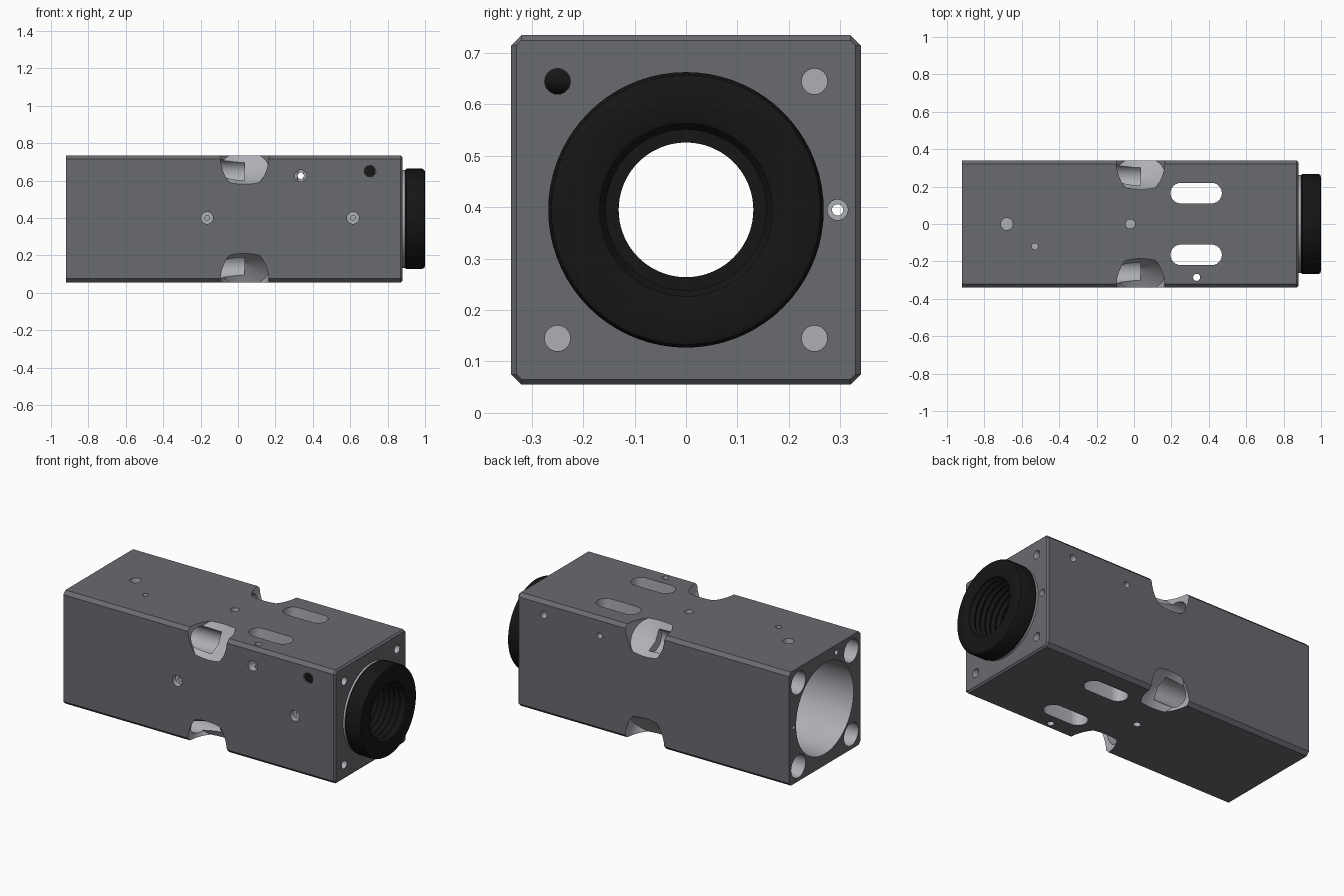
import bpy, bmesh, math
from mathutils import Vector

if "Cube" in bpy.data.objects:
    bpy.data.objects.remove(bpy.data.objects["Cube"])

CZ, H = 0.395, 0.34          # height of bore axis, half width of block


def material(name, c):
    m = bpy.data.materials.new(name)
    m.diffuse_color = (*c, 1)
    m.use_nodes = True
    m.node_tree.nodes["Principled BSDF"].inputs["Base Color"].default_value = m.diffuse_color
    return m


dark = material("dark_grey", (0.14, 0.145, 0.16))
light = material("light_grey", (0.42, 0.43, 0.46))
black = material("black", (0.008, 0.008, 0.008))


def make(name, bm, mats, index=0):
    bmesh.ops.recalc_face_normals(bm, faces=bm.faces)
    me = bpy.data.meshes.new(name)
    bm.to_mesh(me)
    bm.free()
    for m in mats:
        me.materials.append(m)
    for p in me.polygons:
        p.material_index = index
    ob = bpy.data.objects.new(name, me)
    bpy.context.collection.objects.link(ob)
    return ob


def lathe(name, start, direction, profile, mats, index=0, closed=False, n=48):
    """Turn (distance, radius) points about an axis; capped, or a closed ring."""
    bm = bmesh.new()
    q = Vector(direction).to_track_quat('Z', 'Y')
    rings = []
    for t, r in profile:
        rings.append([bm.verts.new(Vector(start) + q @ Vector(
            (r * math.cos(2 * math.pi * i / n), r * math.sin(2 * math.pi * i / n), t)))
            for i in range(n)])
    pairs = list(zip(rings, rings[1:]))
    if closed:
        pairs.append((rings[-1], rings[0]))
    else:
        bm.faces.new(rings[0])
        bm.faces.new(rings[-1])
    for a, b in pairs:
        for i in range(n):
            j = (i + 1) % n
            bm.faces.new((a[i], a[j], b[j], b[i]))
    return make(name, bm, mats, index)


def smooth(ob):
    bpy.ops.object.select_all(action='DESELECT')
    ob.select_set(True)
    bpy.context.view_layer.objects.active = ob
    bpy.ops.object.shade_smooth_by_angle(angle=math.radians(30))


# Block: chamfered square section along x
bm = bmesh.new()
sections = []
for x, inset in ((-0.92, 0), (0.87, 0), (0.88, 0.01)):
    a = H - inset
    b = H - 0.02
    pts = [(a, -b), (a, b), (b, a), (-b, a), (-a, b), (-a, -b), (-b, -a), (b, -a)]
    sections.append([bm.verts.new((x, y, CZ + z)) for y, z in pts])
bm.faces.new(sections[0])
bm.faces.new(sections[-1])
for s, t in zip(sections, sections[1:]):
    for i in range(8):
        j = (i + 1) % 8
        bm.faces.new((s[i], s[j], t[j], t[i]))
block = make("block", bm, [dark, light])

cutters = []


def cut(start, direction, profile, n=32):
    cutters.append(lathe("cutter", start, direction, profile, [dark, light], 1, n=n))


def hole(start, direction, r, depth, n=24):
    """Plain drilled hole starting just outside the surface."""
    d = Vector(direction)
    cut(Vector(start) - d * 0.02, d, [(0, r), (depth + 0.02, r)], n)


# Stepped main bore
cut((-1, 0, CZ), (1, 0, 0), [(0, 0.272), (0.6, 0.272), (0.6, 0.26), (0.64, 0.26),
                            (0.64, 0.172), (2.0, 0.172)], 64)

# Corner bolt bores, blind end holes and scooped edge notches
for sy in (-1, 1):
    for sz in (-1, 1):
        y, z = 0.25 * sy, CZ + 0.25 * sz
        hole((-0.92, y, z), (1, 0, 0), 0.068, 0.955, 32)
        hole((0.88, y, z), (-1, 0, 0), 0.025, 0.25)
        out = Vector((0, sy, sz)).normalized()
        cut(Vector((0.035, H * sy, CZ + H * sz)) + out * 0.15, -out,
            [(0, 0.13), (0.253, 0.13), (0.294, 0.002)], 48)

# Long slots, right through top and bottom
for sy in (-1, 1):
    bm = bmesh.new()
    loop = []
    for cx, a0 in ((0.415, -90), (0.25, 90)):
        for k in range(13):
            a = math.radians(a0 + 15 * k)
            loop.append((cx + 0.055 * math.cos(a), 0.165 * sy + 0.055 * math.sin(a)))
    lo, hi = [[bm.verts.new((x, y, z)) for x, y in loop] for z in (0, 0.8)]
    bm.faces.new(lo)
    bm.faces.new(hi)
    for i in range(len(loop)):
        j = (i + 1) % len(loop)
        bm.faces.new((lo[i], lo[j], hi[j], hi[i]))
    cutters.append(make("cutter", bm, [dark, light], 1))

# Small holes: front and back faces
for x in (-0.165, 0.615):
    cut((x, -0.36, 0.4), (0, 1, 0), [(0, 0.032), (0.05, 0.032), (0.05, 0.013), (0.075, 0.013)], 24)
hole((0.335, -H, 0.625), (0, 1, 0), 0.017, 0.72)
hole((0.335, -H, 0.625), (0, 1, 0), 0.031, 0.06)
hole((0.705, -H, 0.65), (0, 1, 0), 0.032, 0.15)
hole((0.705, H, 0.65), (0, -1, 0), 0.02, 0.12)
# Small holes: top, bottom and ends
for x, y, r in ((-0.68, 0, 0.032), (-0.53, -0.12, 0.017), (-0.02, 0, 0.025)):
    hole((x, y, CZ + H), (0, 0, -1), r, 0.05)
hole((-0.02, 0, CZ - H), (0, 0, 1), 0.02, 0.06)
hole((0.335, -0.285, CZ + H), (0, 0, -1), 0.019, 0.72)
hole((0.88, 0.295, CZ), (-1, 0, 0), 0.011, 1.83)
hole((0.88, 0.295, CZ), (-1, 0, 0), 0.02, 0.04)
hole((-0.92, -0.11, 0.69), (1, 0, 0), 0.015, 0.08)

# Apply all cuts
bpy.context.view_layer.objects.active = block
for c in cutters:
    m = block.modifiers.new("cut", 'BOOLEAN')
    m.operation = 'DIFFERENCE'
    m.solver = 'EXACT'
    m.object = c
    bpy.ops.object.modifier_apply(modifier=m.name)
    bpy.data.objects.remove(c, do_unlink=True)
smooth(block)

# Pale washer behind the end ring
smooth(lathe("washer", (0, 0, CZ), (1, 0, 0),
             [(0.878, 0.18), (0.878, 0.262), (0.892, 0.262), (0.892, 0.18)],
             [light], closed=True, n=64))

# Black end ring with threaded mouth and inner lip
ring = [(0.89, 0.172), (0.89, 0.258), (0.90, 0.268), (0.985, 0.268), (0.996, 0.262),
        (1.0, 0.25), (1.0, 0.18), (0.995, 0.168)]
for k in range(7):
    x = 0.985 - 0.035 * k
    ring += [(x, 0.168), (x - 0.0175, 0.156)]
ring += [(0.75, 0.165), (0.75, 0.131), (0.72, 0.131), (0.72, 0.172)]
smooth(lathe("end_ring", (0, 0, CZ), (1, 0, 0), ring, [black], closed=True, n=72))

# Black plug in the front face
smooth(lathe("plug", (0.705, -0.334, 0.65), (0, 1, 0), [(0, 0.031), (0.13, 0.031)], [black], n=24))
